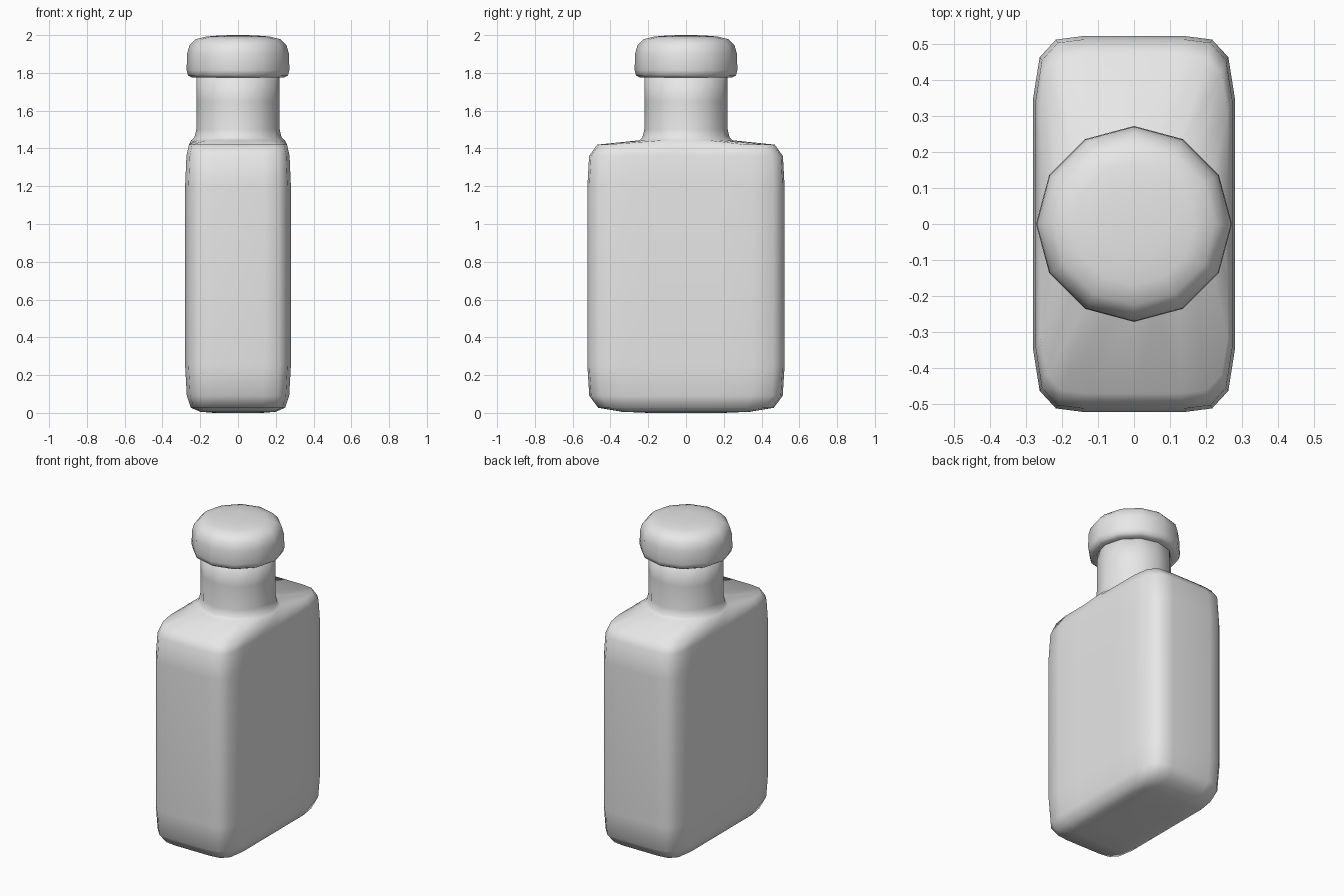
import bpy
import bmesh
import math

cube = bpy.data.objects.get("Cube")
if cube:
    bpy.data.objects.remove(cube, do_unlink=True)

grey = bpy.data.materials.new("light_grey")
grey.use_nodes = True
grey.diffuse_color = (0.8, 0.8, 0.8, 1)
grey.node_tree.nodes["Principled BSDF"].inputs["Base Color"].default_value = (0.8, 0.8, 0.8, 1)

HALF_X, HALF_Y = 0.28, 0.522
# One quarter of the rounded rectangular section, from +x round to +y
QUARTER = [(0.28, 0), (0.28, 0.18), (0.28, 0.35), (0.262, 0.463),
           (0.217, 0.512), (0.14, 0.522), (0, 0.522)]


def box_ring(z, hx, hy):
    """Rounded rectangle of 24 points with the given half sizes."""
    first = QUARTER[:-1]
    second = [(-x, y) for x, y in QUARTER[:0:-1]]
    half = first + second
    points = half + [(-x, -y) for x, y in half]
    return [(x * hx / HALF_X, y * hy / HALF_Y, z) for x, y in points]


def round_ring(z, radius):
    """Twelve-sided ring with a point at the middle of each side."""
    ring = []
    for i in range(24):
        angle = math.radians(15 * i)
        r = radius * (math.cos(math.radians(15)) if i % 2 else 1)
        ring.append((r * math.cos(angle), r * math.sin(angle), z))
    return ring


def loft(name, rings):
    """Skin a stack of rings, closed at both ends."""
    bm = bmesh.new()
    loops = [[bm.verts.new(p) for p in ring] for ring in rings]
    for low, high in zip(loops, loops[1:]):
        for i in range(24):
            j = (i + 1) % 24
            bm.faces.new((low[i], low[j], high[j], high[i]))
    bm.faces.new(loops[0][::-1])
    bm.faces.new(loops[-1])
    bmesh.ops.recalc_face_normals(bm, faces=bm.faces)
    for face in bm.faces:
        face.smooth = True
    mesh = bpy.data.meshes.new(name)
    bm.to_mesh(mesh)
    bm.free()
    mesh.materials.append(grey)
    obj = bpy.data.objects.new(name, mesh)
    bpy.context.collection.objects.link(obj)
    return obj


# Flat flask body: height, half width, half depth
body = [(0, 0.13, 0.2), (0.006, 0.2, 0.34), (0.027, 0.25, 0.465),
        (0.09, 0.271, 0.512), (0.25, 0.28, 0.522), (1.2, 0.28, 0.522),
        (1.36, 0.273, 0.513), (1.42, 0.26, 0.47)]
# Flared round neck, running up inside the cap: height, radius
neck = [(1.443, 0.248), (1.46, 0.23), (1.5, 0.221), (1.65, 0.22), (1.82, 0.22)]
loft("bottle_body", [box_ring(*b) for b in body] + [round_ring(*n) for n in neck])

# Domed stopper cap: height, radius
cap = [(1.775, 0.2), (1.776, 0.245), (1.787, 0.265), (1.815, 0.272), (1.9, 0.27),
       (1.945, 0.257), (1.978, 0.225), (1.992, 0.17), (1.998, 0.1), (2, 0.04)]
loft("cap", [round_ring(*c) for c in cap])
